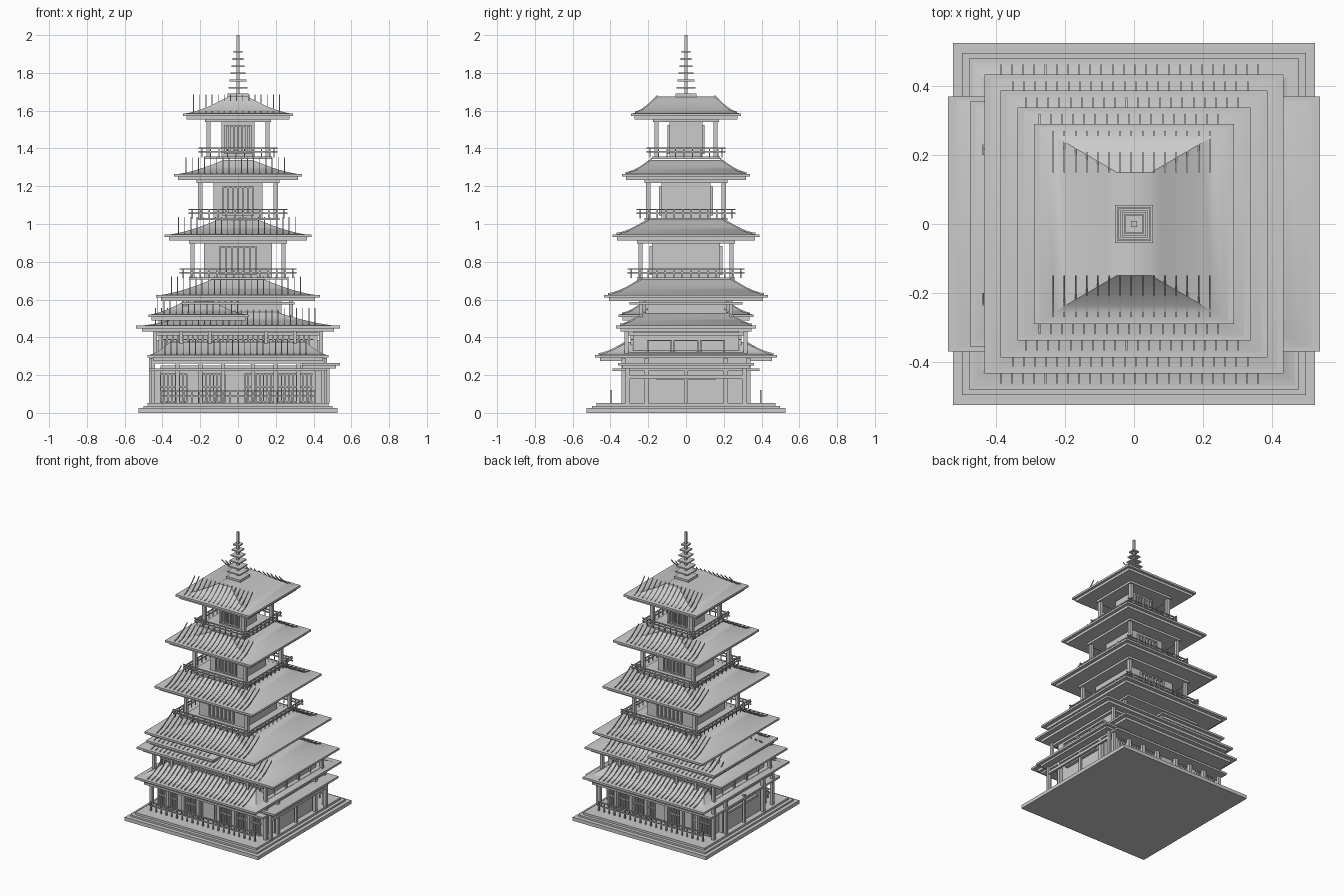
import bpy, bmesh, math

if "Cube" in bpy.data.objects:
    bpy.data.objects.remove(bpy.data.objects["Cube"])


def finish(name, bm, smooth=False):
    bmesh.ops.recalc_face_normals(bm, faces=bm.faces)
    me = bpy.data.meshes.new(name)
    bm.to_mesh(me)
    bm.free()
    ob = bpy.data.objects.new(name, me)
    bpy.context.collection.objects.link(ob)
    if smooth:
        me.polygons.foreach_set("use_smooth", [True] * len(me.polygons))
        me.set_sharp_from_angle(angle=math.radians(30))
    return ob


def loft(bm, rings):
    """Join equal-length vertex rings and cap both ends."""
    rs = [[bm.verts.new(p) for p in r] for r in rings]
    n = len(rs[0])
    for a, b in zip(rs, rs[1:]):
        for i in range(n):
            bm.faces.new((a[i], a[(i + 1) % n], b[(i + 1) % n], b[i]))
    bm.faces.new(rs[0])
    bm.faces.new(rs[-1])


def rect(cx, hx, hy, z):
    return [(cx - hx, -hy, z), (cx + hx, -hy, z), (cx + hx, hy, z), (cx - hx, hy, z)]


def boxes(name, items):
    """Boxes given as centre x, centre y, half x, half y, z0, z1."""
    bm = bmesh.new()
    for x, y, hx, hy, z0, z1 in items:
        loft(bm, [[(px, py + y, pz) for px, py, pz in rect(x, hx, hy, z)] for z in (z0, z1)])
    return finish(name, bm)


def mirror4(x, y, *rest):
    return [(sx * x, sy * y, *rest) for sx in (-1, 1) for sy in (-1, 1)]


def steps(a, b, d):
    n = int((b - a) / d + 1e-6)
    return [a + i * d for i in range(n + 1)]


def roof(name, cx, hx, hy, ix, iy, z0, z1, power=1.5, ribs=True):
    # curved hip surface
    bm = bmesh.new()
    ts = [i / 8 for i in range(9)]
    prof = [(t, z0 + (z1 - z0) * t ** power) for t in ts]
    loft(bm, [rect(cx, hx + (ix - hx) * t, hy + (iy - hy) * t, z) for t, z in prof])
    finish(name, bm, True)
    # flat eave slab with a smaller board below
    boxes(name + "_eaves", [(cx, 0, hx, hy, z0 - .012, z0 + .002),
                            (cx, 0, hx * .94, hy * .94, z0 - .03, z0 - .012)])
    if not ribs:
        return
    # tile ribs running down the front and back slopes
    bm = bmesh.new()
    w = .0022
    for x in steps(cx - hx * .81, cx + hx * .81, .0325):
        for s in (-1, 1):
            path = [(s * (hy - .02 + (iy - hy + .02) * t), z + .005) for t, z in prof]
            loft(bm, [[(x - w, y, z - w), (x + w, y, z - w), (x + w, y, z + w * 3), (x - w, y, z + w * 3)]
                      for y, z in path])
    finish(name + "_ribs", bm)


def railing(name, h, z0, z1, gap=.045):
    items = []
    for z in (z1 - .007, (z0 + z1) / 2):
        for s in (-1, 1):
            items += [(0, s * (h - .02), h, .004, z, z + .007), (s * (h - .02), 0, .004, h, z, z + .007)]
    for p in steps(-h + .02, h - .02, gap):
        for s in (-1, 1):
            items += [(p, s * (h - .02), .003, .003, z0, z1), (s * (h - .02), p, .003, .003, z0, z1)]
    boxes(name, items)


# stepped base
boxes("base_platform", [(0, 0, .526, .526, 0, .025), (0, 0, .5, .497, .025, .037), (0, 0, .478, .475, .037, .052)])

# ground storey walls, posts and beams
boxes("ground_walls", [(0, 0, .41, .3, .05, .25), (0, 0, .44, .215, .05, .23)])
posts = []
for x in (.08, .2, .32, .45):
    posts += mirror4(x, .33, .011, .011, .05, .29)
posts += mirror4(.46, .21, .011, .011, .05, .29)
posts += [(s * .46, 0, .008, .008, .05, .25) for s in (-1, 1)]
boxes("ground_posts", posts)
boxes("ground_beams", [(0, 0, .47, .39, .222, .236), (0, 0, .45, .34, .262, .285),
                       (.45, 0, .012, .155, .175, .19), (-.445, 0, .012, .155, .175, .19)])
# side porch roof
boxes("porch_roof", [(.44, 0, .1, .36, .25, .264), (.43, 0, .09, .34, .236, .25)])
boxes("porch_posts", [(.475, s * .31, .01, .01, .05, .25) for s in (-1, 1)]
      + [(.475, 0, .008, .31, .18, .2)])
# lattice doors and windows
lat = []
for s in (-1, 1):
    for c, h in ((-.34, .07), (-.13, .06), (.12, .085), (.26, .05), (.36, .035)):
        y = s * .308
        lat += [(c, y, h, .01, z, z + .008) for z in (.055, .135, .2)]
        lat += [(x, y, .0035, .009, .055, .205) for x in steps(c - h, c + h, .02)]
boxes("ground_lattice", lat)
# ground veranda fence
fence = []
for s in (-1, 1):
    fence += [(0, s * .395, .41, .004, z, z + .006) for z in (.085, .113)]
    fence += [(x, s * .395, .004, .004, .05, .12) for x in steps(-.41, .41, .041)]
boxes("ground_fence", fence)

roof("lower_roof", 0, .478, .483, .36, .31, .305, .375)

# second storey with windows and posts
boxes("second_walls", [(0, 0, .42, .28, .3, .43), (0, 0, .44, .31, .41, .425), (0, 0, .44, .3, .3, .32)])
win = []
for s in (-1, 1):
    for c in (-.14, 0, .14):
        win += [(s * .425, c, .008, .065, z, z + .007) for z in (.31, .38)]
        win += [(s * .425, c + d, .008, .004, .31, .385) for d in (-.063, .063)]
    win += [(x, s * .285, .004, .008, .32, .41) for x in steps(-.4, .4, .0267)]
    win += [(0, s * .285, .4, .008, .385, .392)]
boxes("second_windows", win)
posts = []
for x in (.15, .3, .44):
    posts += mirror4(x, .315, .01, .01, .3, .43)
boxes("second_posts", posts)

roof("wide_roof", 0, .54, .37, .17, .2, .46, .545)
# raised roof on the left side
boxes("left_upper_walls", [(-.22, 0, .2, .27, .46, .5)])
roof("left_upper_roof", -.21, .265, .358, .06, .2, .52, .6)

# third storey
boxes("third_walls", [(0, 0, .23, .215, .46, .6), (0, 0, .3, .3, .575, .588)])
boxes("third_posts", mirror4(.28, .24, .01, .01, .5, .6))
roof("third_roof", 0, .435, .434, .13, .23, .622, .71)

# upper tower storeys: roof half size, ridge x, ridge y, deck z, core, post, deck, rail, eave z, roof top z
for name, hx, ix, iy, zd, core, post, deck, rail, ze, zt in (
        ("fourth", .388, .1, .19, .705, .18, .24, .26, .31, .942, 1.025),
        ("fifth", .339, .075, .18, 1.02, .13, .2, .22, .262, 1.263, 1.34),
        ("top", .29, .05, .15, 1.345, .087, .156, .18, .21, 1.584, 1.675)):
    boxes(name + "_deck", [(0, 0, deck, deck, zd, zd + .012)])
    boxes(name + "_core", [(0, 0, core, core, zd, ze - .02)])
    boxes(name + "_posts", mirror4(post, post, .011, .011, zd, ze - .02)
          + [(0, 0, post + .02, post + .02, ze - .045, ze - .028)])
    railing(name + "_railing", rail, zd + .008, zd + .06)
    # lattice doors front and back
    w = core * .3 + .04
    door = []
    for s in (-1, 1):
        door += [(0, s * core, w, .012, z, z + .008) for z in (zd + .025, zd + .17)]
        door += [(-w + 2 * w * i / 6, s * core, .005, .012, zd + .025, zd + .178) for i in range(7)]
    boxes(name + "_doors", door)
    roof(name + "_roof", 0, hx, hx, ix, iy, ze, zt)

# finial: mast with shrinking square plates
boxes("finial", [(0, 0, .008, .008, 1.66, 2.0), (0, 0, .055, .055, 1.67, 1.69)]
      + [(0, 0, .05 - .0052 * i, .05 - .0052 * i, 1.717 + .038 * i, 1.726 + .038 * i) for i in range(6)])
